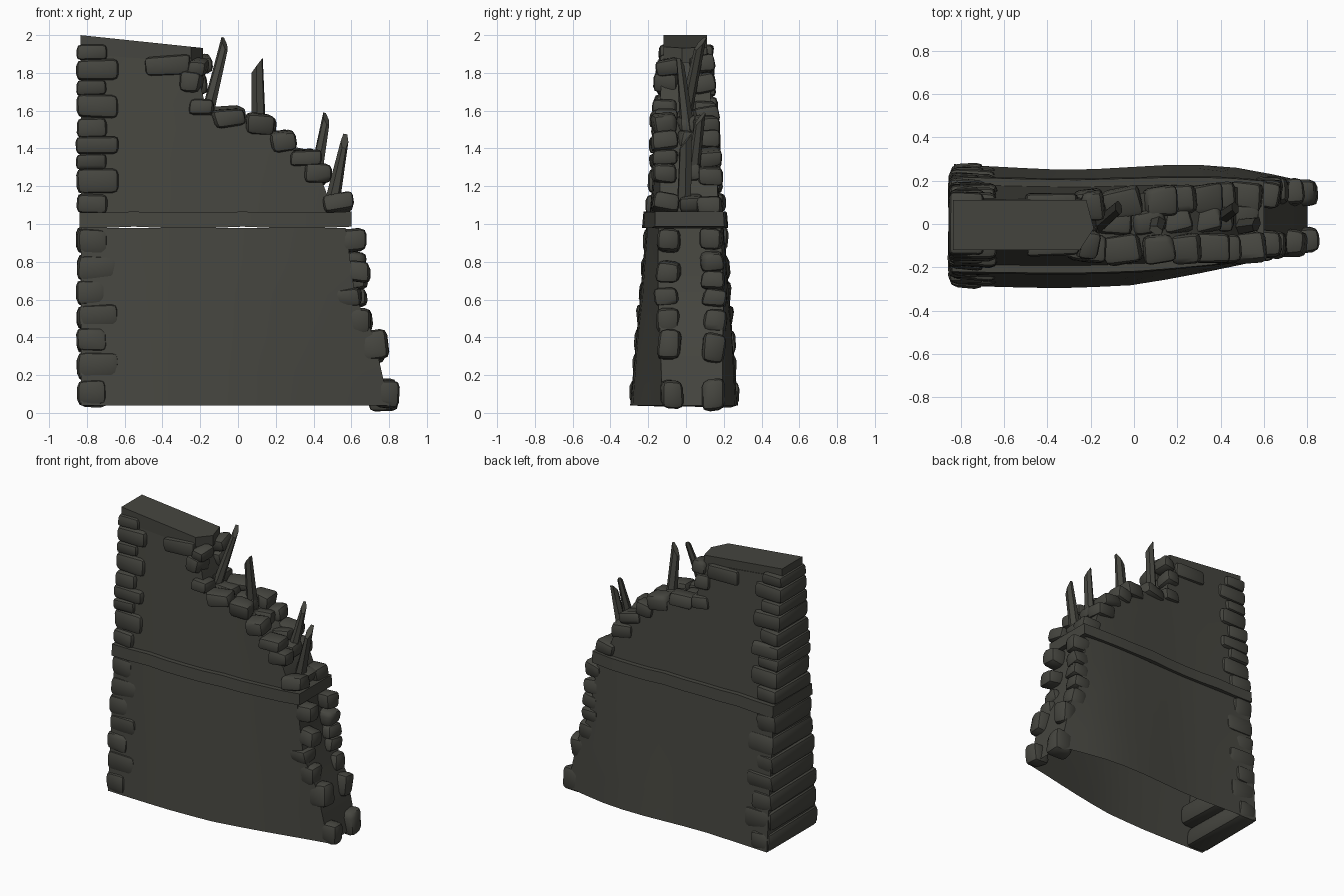
import bpy, bmesh, random
from mathutils import Vector, Matrix, Euler

if "Cube" in bpy.data.objects:
    bpy.data.objects.remove(bpy.data.objects["Cube"])

random.seed(7)
stone_mat = bpy.data.materials.new("dark olive grey")
stone_mat.diffuse_color = (0.06, 0.06, 0.05, 1)
stone_mat.use_nodes = True
stone_mat.node_tree.nodes["Principled BSDF"].inputs["Base Color"].default_value = stone_mat.diffuse_color

# footprint edges of the curved wall at ground level (x, y)
FRONT = [(-.84, -.285), (-.6, -.295), (-.3, -.30), (0, -.285), (.2, -.25), (.4, -.21), (.6, -.165), (.82, -.12)]
BACK = [(-.84, .28), (-.6, .265), (-.28, .25), (.15, .275), (.4, .275), (.6, .24), (.82, .19)]
# ragged outlines: right end of the lower wall (z, x), top of the upper wall (x, z)
END = [(.04, .80), (.4, .72), (.62, .62), (.98, .57)]
TOP = [(-.83, 1.94), (-.25, 1.88), (-.2, 1.74), (-.16, 1.58), (.05, 1.54), (.2, 1.46),
       (.36, 1.34), (.44, 1.24), (.5, 1.08)]


def interp(table, t):
    if t <= table[0][0]:
        return table[0][1]
    for (a, va), (b, vb) in zip(table, table[1:]):
        if t <= b:
            return va + (vb - va) * (t - a) / (b - a)
    return table[-1][1]


def face_y(x, z, side):
    """y of the battered wall face (side -1 front, 1 back)"""
    base = interp(FRONT if side < 0 else BACK, x)
    return base + (side * .12 - base) * z / 2


def finish(bm, name, angle=35):
    bmesh.ops.recalc_face_normals(bm, faces=bm.faces)
    me = bpy.data.meshes.new(name)
    bm.to_mesh(me)
    bm.free()
    ob = bpy.data.objects.new(name, me)
    bpy.context.collection.objects.link(ob)
    me.materials.append(stone_mat)
    bpy.ops.object.select_all(action='DESELECT')
    ob.select_set(True)
    bpy.context.view_layer.objects.active = ob
    bpy.ops.object.shade_smooth_by_angle(angle=angle * 3.14159 / 180)
    return ob


def wall(name, grid, grow=0.0, bottom=True):
    """Two curved sheets over grid[row][col] = (x, z), joined around the rim."""
    bm = bmesh.new()
    sheets = [[[bm.verts.new((x, face_y(x, z, s) + s * grow, z)) for x, z in row] for row in grid] for s in (-1, 1)]
    f, b = sheets
    nr, nc = len(grid), len(grid[0])
    for sh in sheets:
        for j in range(nr - 1):
            for i in range(nc - 1):
                bm.faces.new((sh[j][i], sh[j][i + 1], sh[j + 1][i + 1], sh[j + 1][i]))
    for j in ([0] if bottom else []) + [nr - 1]:
        for i in range(nc - 1):
            bm.faces.new((f[j][i], f[j][i + 1], b[j][i + 1], b[j][i]))
    for i in (0, nc - 1):
        for j in range(nr - 1):
            bm.faces.new((f[j][i], f[j + 1][i], b[j + 1][i], b[j][i]))
    return finish(bm, name)


# lower wall (open underneath), string course and ragged upper wall
N = 10
wall("lower_wall", [[(-.83 + (interp(END, z) + .83) * i / N, z) for i in range(N + 1)]
                    for z in (.04, .22, .4, .62, .8, .98)], bottom=False)
wall("string_course", [[(-.84 + 1.44 * i / N, z + .006 * (i % 4 == 2)) for i in range(N + 1)]
                       for z in (.98, 1.06)], grow=.022)
cols = sorted([x for x, z in TOP] + [-.62, -.42])
wall("upper_wall", [[(x, 1.05 + v * (interp(TOP, x) - 1.05)) for x in cols] for v in (0, .35, .7, 1)], grow=-.012)

# sloping cap slab
bm = bmesh.new()
plan = [(-.835, -.12), (-.25, -.12), (-.185, -.02), (-.22, .11), (-.835, .11)]
low = [bm.verts.new((x, y, 1.90 - .07 * (x + .84))) for x, y in plan]
high = [bm.verts.new((x, y, 2.0 - .105 * (x + .835))) for x, y in plan]
bm.faces.new(low)
bm.faces.new(high)
for i in range(5):
    k = (i + 1) % 5
    bm.faces.new((low[i], low[k], high[k], high[i]))
finish(bm, "cap_slab")


def add_stone(bm, centre, size, tilt=.12, jitter=.1):
    """Roughly rounded block"""
    s = bmesh.new()
    bmesh.ops.create_cube(s, size=1)
    for v in s.verts:
        v.co = Vector([c * d * (1 + random.uniform(-2 * jitter, jitter)) for c, d in zip(v.co, size)])
    bmesh.ops.bevel(s, geom=s.edges[:], offset=min(size) * .27, segments=2, profile=.5, affect='EDGES')
    r = Euler([random.uniform(-tilt, tilt) for _ in range(3)]).to_matrix().to_4x4()
    s.transform(Matrix.Translation(centre) @ r)
    me = bpy.data.meshes.new("tmp")
    s.to_mesh(me)
    s.free()
    bm.from_mesh(me)
    bpy.data.meshes.remove(me)


# quoin stones: one long block per course at the intact end
for name, levels in (("lower_quoins", [.035, .17, .32, .445, .57, .7, .84, .98]),
                     ("upper_quoins", [1.06, 1.16, 1.29, 1.37, 1.46, 1.56, 1.68, 1.76, 1.87, 1.95])):
    bm = bmesh.new()
    for i, (a, b) in enumerate(zip(levels, levels[1:])):
        z = (a + b) / 2
        right = -.635 if i % 2 else -.695
        y0, y1 = face_y(-.75, z, -1) - .02, face_y(-.75, z, 1) + .02
        add_stone(bm, ((right - .85) / 2, (y0 + y1) / 2, z), (right + .86, y1 - y0, (b - a) * 1.05), .02, .04)
    finish(bm, name, 40)

# broken end stones on the lower wall: x, z, width, height (front and back rows)
bm = bmesh.new()
for x, z, w, h in [(.785, .10, .13, .15), (.72, .36, .15, .16), (.645, .49, .13, .15),
                   (.585, .615, .14, .10), (.63, .75, .14, .12), (.61, .91, .14, .13)]:
    add_stone(bm, (x, face_y(x, z, -1) + .05, z), (w, .13, h))
for x, z, w, h in [(.77, .095, .16, .18), (.72, .34, .13, .16), (.65, .48, .13, .13), (.62, .61, .13, .1),
                   (.62, .70, .13, .1), (.61, .80, .14, .11), (.61, .92, .14, .11)]:
    add_stone(bm, (x, face_y(x, z, 1) - .05, z), (w, .13, h))
finish(bm, "lower_end_stones", 40)

# rubble stones stepping up the broken top
bm = bmesh.new()
for i, (x, z, w, h) in enumerate([(.53, 1.11, .16, .1), (.42, 1.27, .16, .11), (.36, 1.35, .17, .09),
                                  (.24, 1.44, .14, .11), (.11, 1.53, .16, .11), (-.05, 1.56, .18, .1),
                                  (-.19, 1.62, .13, .09), (-.25, 1.75, .12, .11), (-.21, 1.83, .10, .1)]):
    y0, y1 = face_y(x, z, -1), face_y(x, z, 1)
    add_stone(bm, (x, y0 + .04, z), (w, .14, h), .2)
    add_stone(bm, (x + random.uniform(-.03, .03), y1 - .05, z + random.uniform(-.02, .02)), (w, .14, h), .2)
    if i < 7:
        add_stone(bm, (x - .04, (y0 + y1) / 2 + .01, z), (w, .12, h * .9), .2)
for s in (-1, 1):
    add_stone(bm, (-.375, face_y(-.37, 1.84, s) - s * .03, 1.84), (.24, .09, .11), .05)
finish(bm, "rubble_stones", 40)


# splintered stakes: six-sided, tapering, with a slanted tip
def stake(name, a, b, r):
    a, b = Vector(a), Vector(b)
    bm = bmesh.new()
    bmesh.ops.create_cone(bm, cap_ends=True, segments=6, radius1=r, radius2=r * .85, depth=1)
    length = (b - a).length
    rot = (b - a).to_track_quat('Z', 'Y').to_matrix().to_4x4()
    for v in bm.verts:
        top = v.co.z > 0
        v.co.z = (v.co.z + .5) * length
        if top:
            v.co.z -= (r - v.co.x) * 1.3
            v.co.y *= .6
    bm.transform(Matrix.Translation(a) @ rot)
    finish(bm, name, 25)


stake("stake_1", (-.17, -.01, 1.55), (-.06, .085, 2.0), .036)
stake("stake_2", (.11, .01, 1.48), (.10, -.035, 1.89), .04)
stake("stake_3", (.42, .04, 1.30), (.475, .08, 1.60), .034)
stake("stake_4", (.50, -.01, 1.12), (.575, .0, 1.49), .04)
